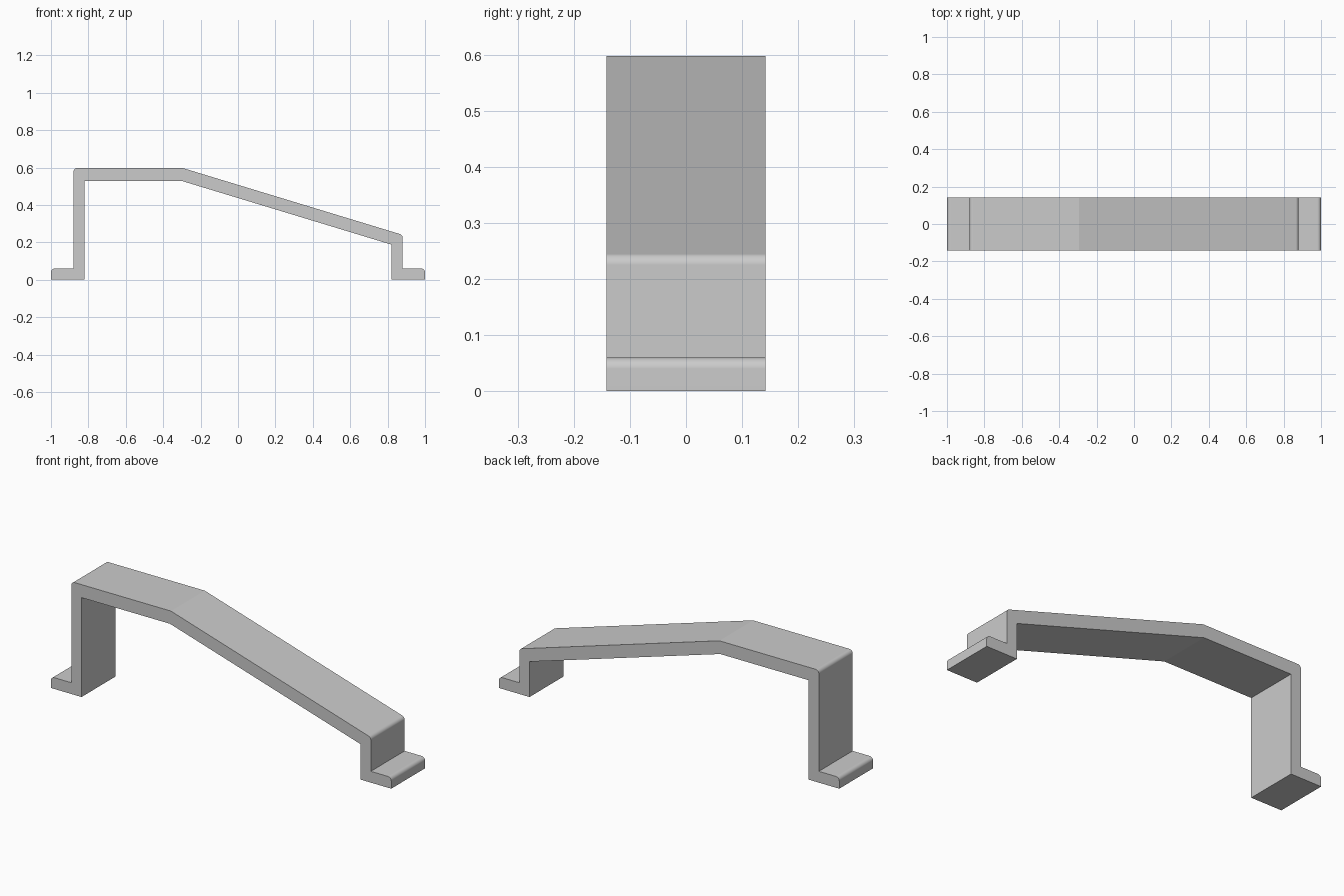
import bpy, bmesh, math
from mathutils import Vector

cube = bpy.data.objects.get("Cube")
if cube:
    bpy.data.objects.remove(cube, do_unlink=True)

HALF_WIDTH = 0.142
RADIUS = 0.02
STEPS = 8

# Side profile (x, z, rounded corner?)
PROFILE = [
    (-1.0, 0.0, False), (-0.82, 0.0, False),      # left foot underside
    (-0.82, 0.528, False), (-0.30, 0.528, False),  # inside of the strap
    (0.82, 0.188, False), (0.82, 0.0, False),
    (1.0, 0.0, False), (1.0, 0.06, True),          # right foot
    (0.88, 0.06, False), (0.88, 0.24, True),
    (-0.295, 0.597, False), (-0.88, 0.597, True),  # outside of the strap
    (-0.88, 0.06, False), (-1.0, 0.06, True),      # left foot top
]


def fillet(before, corner, after):
    """Arc of points tangent to both sides of a corner."""
    a, b = (before - corner).normalized(), (after - corner).normalized()
    half = a.angle(b) / 2
    start = corner + a * RADIUS / math.tan(half)
    end = corner + b * RADIUS / math.tan(half)
    centre = corner + (a + b).normalized() * RADIUS / math.sin(half)
    u, v = start - centre, end - centre
    sweep = u.angle(v)
    return [centre + (u * math.sin((1 - t) * sweep) + v * math.sin(t * sweep)) / math.sin(sweep)
            for t in (i / STEPS for i in range(STEPS + 1))]


corners = [Vector((x, 0, z)) for x, z, _ in PROFILE]
outline = []
for i, (_, _, rounded) in enumerate(PROFILE):
    if rounded:
        outline += fillet(corners[i - 1], corners[i], corners[(i + 1) % len(corners)])
    else:
        outline.append(corners[i])

# Extrude the profile across the width
bm = bmesh.new()
face = bm.faces.new([bm.verts.new((p.x, -HALF_WIDTH, p.z)) for p in outline])
result = bmesh.ops.extrude_face_region(bm, geom=[face], use_keep_orig=True)
moved = [g for g in result["geom"] if isinstance(g, bmesh.types.BMVert)]
bmesh.ops.translate(bm, verts=moved, vec=(0, 2 * HALF_WIDTH, 0))
bmesh.ops.recalc_face_normals(bm, faces=bm.faces)
mesh = bpy.data.meshes.new("bracket_strap")
bm.to_mesh(mesh)
bm.free()

bracket = bpy.data.objects.new("bracket_strap", mesh)
bpy.context.collection.objects.link(bracket)

# Plain grey material
GREY = (0.6, 0.6, 0.6, 1)
mat = bpy.data.materials.new("plain_grey")
mat.use_nodes = True
mat.diffuse_color = GREY
mat.node_tree.nodes["Principled BSDF"].inputs["Base Color"].default_value = GREY
mesh.materials.append(mat)

# Smooth only the rounded corners
bpy.ops.object.select_all(action='DESELECT')
bracket.select_set(True)
bpy.context.view_layer.objects.active = bracket
bpy.ops.object.shade_smooth_by_angle(angle=math.radians(14))
weighted = bracket.modifiers.new("flat_faces", 'WEIGHTED_NORMAL')
weighted.keep_sharp = True
